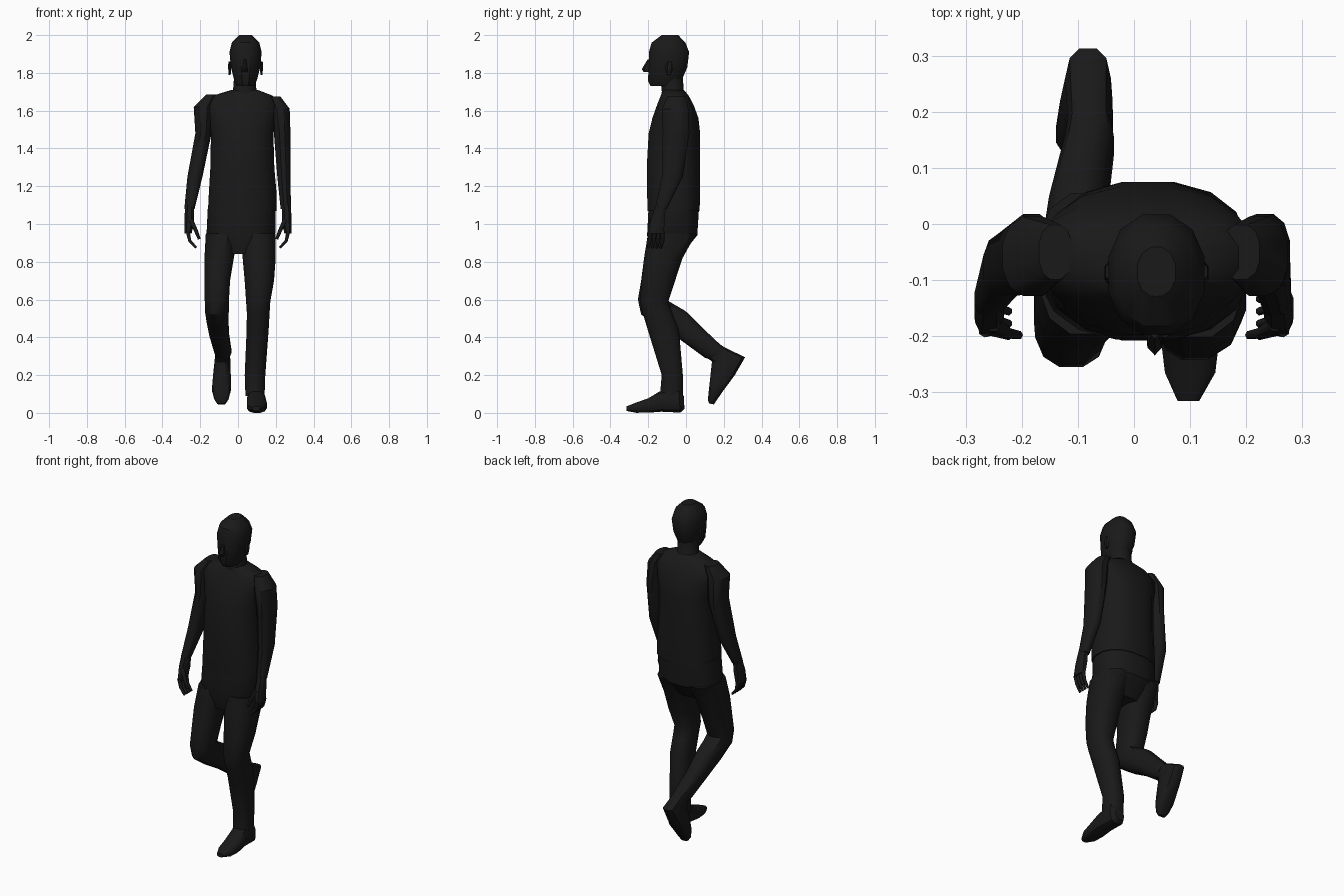
import bpy
import bmesh
from math import cos, sin, pi, radians, copysign
from mathutils import Vector

default_cube = bpy.data.objects.get("Cube")
if default_cube:
    bpy.data.objects.remove(default_cube, do_unlink=True)

# One near-black material for the whole figure
black = bpy.data.materials.new("matte_black")
black.use_nodes = True
colour = (0.01, 0.01, 0.01, 1)
black.diffuse_color = colour
shader = black.node_tree.nodes["Principled BSDF"]
shader.inputs["Base Color"].default_value = colour
shader.inputs["Roughness"].default_value = 0.9


def finish(obj):
    """Give the object its material and smooth shading with sharp creases."""
    obj.data.materials.append(black)
    bpy.ops.object.select_all(action="DESELECT")
    obj.select_set(True)
    bpy.context.view_layer.objects.active = obj
    bpy.ops.object.shade_smooth_by_angle(angle=radians(35))
    return obj


def level(centre, half, front, back, z):
    """Horizontal section: x centre, half width, front y, back y, height."""
    return centre, half, (front, z), (back, z)


def tilted(centre, half, front, back):
    """Sloping section whose front and back ends are (y, z) points."""
    return centre, half, front, back


def rounded(value, power):
    return copysign(abs(value) ** (2 / power), value)


def loft(name, sections, sides=12, power=2.4):
    """Skin a closed body over a list of rounded sections."""
    bm = bmesh.new()
    rings = []
    for centre, half, front, back in sections:
        front, back = Vector(front), Vector(back)
        middle, reach = (front + back) / 2, (front - back) / 2
        ring = []
        for i in range(sides):
            angle = 2 * pi * (i + 0.5) / sides
            across = rounded(cos(angle), power)
            y, z = middle + reach * rounded(sin(angle), power)
            ring.append(bm.verts.new((centre + half * across, y, z)))
        rings.append(ring)
    for lower, upper in zip(rings, rings[1:]):
        for i in range(sides):
            j = (i + 1) % sides
            bm.faces.new((lower[i], lower[j], upper[j], upper[i]))
    bm.faces.new(rings[0])
    bm.faces.new(rings[-1])
    bmesh.ops.recalc_face_normals(bm, faces=bm.faces)
    mesh = bpy.data.meshes.new(name)
    bm.to_mesh(mesh)
    bm.free()
    obj = bpy.data.objects.new(name, mesh)
    bpy.context.collection.objects.link(obj)
    return finish(obj)


def finger(name, points, radius):
    """Thin bent tube with a narrower tip."""
    curve = bpy.data.curves.new(name, "CURVE")
    curve.dimensions = "3D"
    curve.bevel_depth = radius
    curve.bevel_resolution = 1
    curve.use_fill_caps = True
    spline = curve.splines.new("POLY")
    spline.points.add(len(points) - 1)
    for i, (target, point) in enumerate(zip(spline.points, points)):
        target.co = (*point, 1)
        target.radius = 1 - 0.2 * i
    obj = bpy.data.objects.new(name, curve)
    bpy.context.collection.objects.link(obj)
    curve.materials.append(black)
    return obj


# Head with nose and ears
loft("head", [
    level(.04, .045, -.19, -.04, 1.73),
    level(.04, .062, -.205, -.02, 1.76),
    level(.04, .08, -.2, .01, 1.83),
    level(.04, .088, -.2, .02, 1.91),
    level(.04, .075, -.185, 0, 1.96),
    level(.04, .035, -.13, -.04, 2),
], power=2.2)
loft("nose", [
    level(.037, .016, -.225, -.18, 1.805),
    level(.037, .015, -.234, -.18, 1.82),
    level(.037, .008, -.204, -.18, 1.87),
], sides=6, power=2)
for name, x in (("right_ear", -.044), ("left_ear", .124)):
    loft(name, [
        level(x, .006, -.1, -.08, 1.79),
        level(x, .01, -.11, -.065, 1.83),
        level(x, .008, -.1, -.07, 1.86),
    ], sides=6, power=2)
loft("neck", [
    level(.035, .075, -.14, .02, 1.65),
    level(.035, .064, -.13, -.01, 1.7),
    level(.038, .06, -.14, -.015, 1.79),
], power=2)

# Shirt and hips
loft("shirt", [
    level(.023, .185, -.205, .074, 1.07),
    level(.025, .183, -.208, .077, 1.15),
    level(.023, .172, -.21, .076, 1.3),
    level(.022, .168, -.2, .077, 1.48),
    level(.022, .185, -.18, .068, 1.56),
    level(.022, .2, -.155, .042, 1.63),
    level(.025, .16, -.135, .015, 1.68),
    level(.035, .07, -.12, -.01, 1.71),
], sides=16)
loft("hips", [
    level(.015, .12, -.18, -.02, .84),
    level(.015, .185, -.208, .062, .94),
    level(.02, .182, -.2, .072, 1.1),
], sides=16)

# Arms
loft("right_arm", [
    level(-.14, .03, -.1, 0, 1.685),
    level(-.18, .056, -.13, .015, 1.62),
    level(-.183, .044, -.125, .02, 1.48),
    level(-.228, .041, -.13, -.015, 1.25),
    level(-.257, .028, -.165, -.1, 1.08),
])
loft("left_arm", [
    level(.19, .035, -.1, 0, 1.675),
    level(.222, .053, -.13, .015, 1.61),
    level(.234, .045, -.125, .02, 1.48),
    level(.243, .036, -.13, -.015, 1.25),
    level(.253, .028, -.165, -.1, 1.08),
])

# Hands, mirrored, with curled fingers
for side, sign in (("right", -1), ("left", 1)):
    loft(side + "_hand", [
        level(sign * .256, .025, -.16, -.105, 1.1),
        level(sign * .258, .028, -.19, -.11, 1.02),
        level(sign * .264, .02, -.2, -.115, .95),
    ], sides=8)
    for i in range(4):
        y = -.19 + .022 * i
        finger(f"{side}_finger_{i + 1}", [
            (sign * .266, y, .96),
            (sign * .255, y, .91),
            (sign * .222, y - .01, .875),
        ], .012)
    finger(side + "_thumb", [
        (sign * .25, -.18, 1.02),
        (sign * .225, -.195, .97),
        (sign * .205, -.198, .92),
    ], .013)

# Standing leg and shoe
loft("left_leg", [
    level(.11, .09, -.205, .058, .95),
    level(.112, .09, -.225, -.015, .82),
    level(.113, .08, -.238, -.055, .7),
    level(.107, .066, -.245, -.092, .59),
    level(.107, .062, -.232, -.07, .53),
    level(.104, .06, -.205, -.035, .44),
    level(.09, .056, -.13, -.015, .2),
    level(.09, .052, -.14, -.015, .09),
])
loft("left_shoe", [
    tilted(.095, .03, (-.012, .09), (-.008, .02)),
    tilted(.097, .048, (-.04, .13), (-.03, 0)),
    tilted(.097, .05, (-.14, .115), (-.13, .005)),
    tilted(.1, .054, (-.2, .078), (-.2, 0)),
    tilted(.1, .046, (-.265, .055), (-.265, 0)),
    tilted(.097, .02, (-.315, .035), (-.315, .01)),
], power=2.8)

# Raised leg and shoe, swinging back from the knee
loft("right_leg", [
    level(-.085, .088, -.2, .058, .95),
    level(-.1, .08, -.225, -.015, .82),
    level(-.11, .07, -.24, -.055, .7),
    tilted(-.112, .066, (-.257, .6), (-.095, .595)),
    tilted(-.112, .065, (-.24, .52), (-.06, .575)),
    tilted(-.108, .06, (-.14, .45), (0, .54)),
    tilted(-.1, .053, (-.03, .385), (.09, .45)),
    tilted(-.08, .046, (.1, .29), (.18, .365)),
    tilted(-.08, .04, (.135, .28), (.21, .345)),
])
loft("right_shoe", [
    tilted(-.08, .038, (.12, .285), (.2, .35)),
    tilted(-.082, .042, (.135, .27), (.315, .295)),
    tilted(-.085, .048, (.128, .2), (.26, .2)),
    tilted(-.088, .052, (.12, .12), (.2, .12)),
    tilted(-.088, .038, (.115, .07), (.165, .07)),
    tilted(-.088, .022, (.122, .05), (.148, .045)),
], power=2.8)
